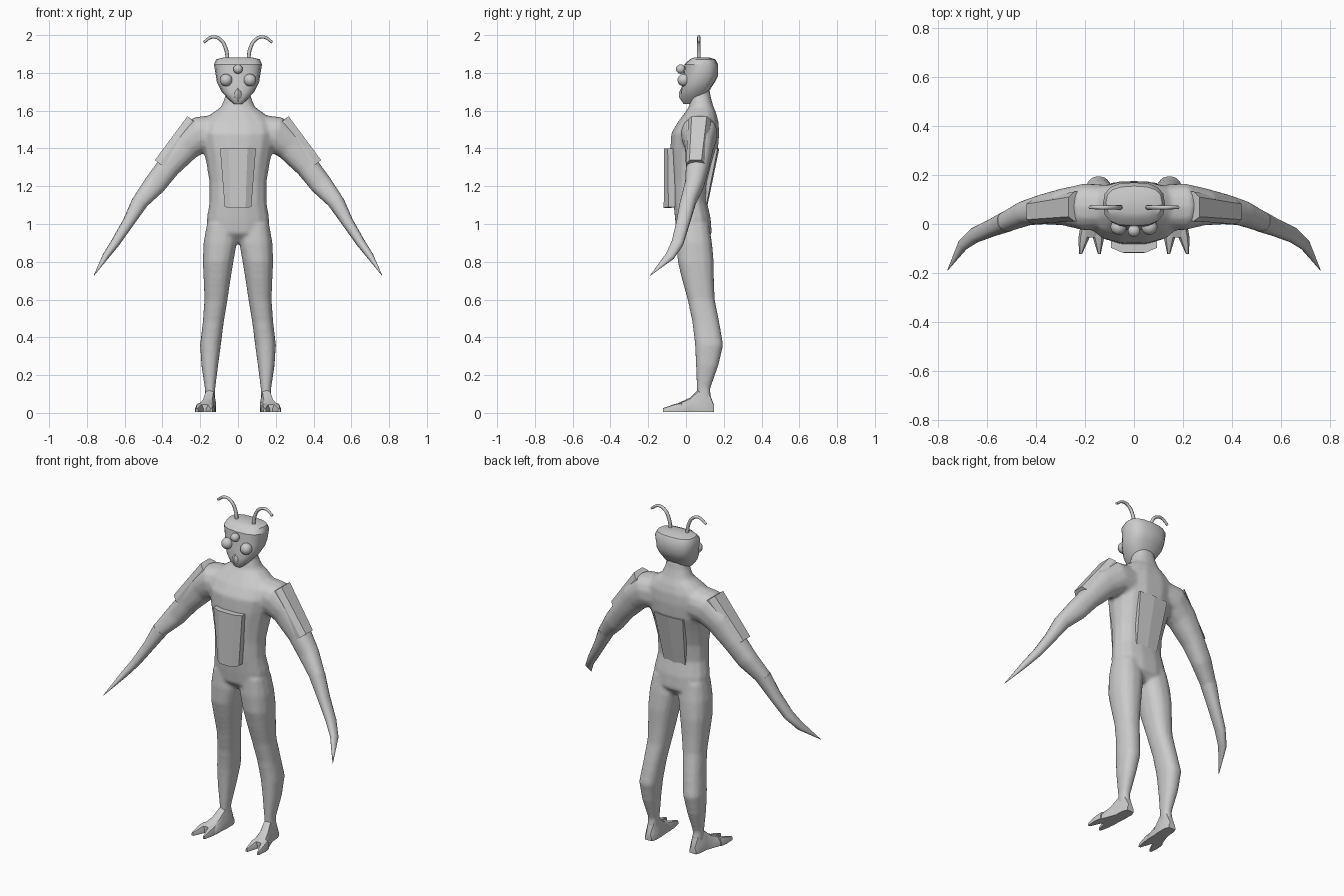
import bpy, bmesh, math
from mathutils import Vector

if "Cube" in bpy.data.objects:
    bpy.data.objects.remove(bpy.data.objects["Cube"])


def make(name, bm, smooth=True, angle=40):
    bmesh.ops.recalc_face_normals(bm, faces=bm.faces)
    me = bpy.data.meshes.new(name)
    bm.to_mesh(me)
    bm.free()
    ob = bpy.data.objects.new(name, me)
    bpy.context.collection.objects.link(ob)
    if smooth:
        activate([ob])
        bpy.ops.object.shade_smooth_by_angle(angle=math.radians(angle))
    return ob


def activate(obs):
    bpy.ops.object.select_all(action='DESELECT')
    for o in obs:
        o.select_set(True)
    bpy.context.view_layer.objects.active = obs[0]


def loft(name, rings, **kw):
    bm = bmesh.new()
    loops = [[bm.verts.new(p) for p in r] for r in rings]
    n = len(loops[0])
    for a, b in zip(loops, loops[1:]):
        for i in range(n):
            bm.faces.new((a[i], a[(i + 1) % n], b[(i + 1) % n], b[i]))
    bm.faces.new(loops[0])
    bm.faces.new(loops[-1])
    return make(name, bm, **kw)


def ring(c, u, v, n=14, power=0.85):
    """Slightly squared oval with half axes u and v."""
    def sq(t):
        return math.copysign(abs(t) ** power, t)
    return [Vector(c) + Vector(u) * sq(math.cos(2 * math.pi * i / n))
            + Vector(v) * sq(math.sin(2 * math.pi * i / n)) for i in range(n)]


def level(z, x0, x1, y0, y1, **kw):
    return ring(((x0 + x1) / 2, (y0 + y1) / 2, z), ((x1 - x0) / 2, 0, 0),
                (0, (y1 - y0) / 2, 0), **kw)


def limb(s, stations):
    """Rings square to a path of (x, y, z, width, depth), mirrored by s."""
    pts = [Vector((p[0] * s, p[1], p[2])) for p in stations]
    out = []
    for i, p in enumerate(stations):
        t = (pts[min(i + 1, len(pts) - 1)] - pts[max(i - 1, 0)]).normalized()
        u = t.cross(Vector((0, 1, 0))).normalized()
        out.append(ring(pts[i], u * p[3], t.cross(u) * p[4]))
    return out


# torso and neck: z, half width, front y, back y
TORSO = [(.90, .05, .0, .10), (.95, .162, -.05, .138), (1.03, .166, -.06, .132),
         (1.12, .151, -.068, .112), (1.22, .152, -.072, .12), (1.32, .168, -.08, .147),
         (1.40, .185, -.085, .172), (1.48, .20, -.08, .178), (1.54, .19, -.045, .174),
         (1.585, .14, -.01, .162), (1.62, .09, .015, .147), (1.67, .07, .024, .132),
         (1.72, .06, .03, .125)]
body_parts = [loft("body", [level(z, -w, w, a, b) for z, w, a, b in TORSO])]

# legs: z, inner x, outer x, front y, back y
LEG = [(1.0, .02, .165, -.045, .122), (.9, .006, .183, -.05, .139), (.8, .024, .187, -.045, .148),
       (.7, .04, .182, -.02, .149), (.6, .055, .178, .008, .153), (.48, .075, .187, .033, .177),
       (.36, .09, .201, .047, .198), (.25, .105, .194, .052, .172), (.13, .12, .176, .057, .129),
       (.05, .122, .178, .06, .135)]

# arms ending in curved blades
ARM = [(.10, .07, 1.48, .10, .09), (.20, .07, 1.475, .097, .097), (.28, .07, 1.41, .082, .077),
       (.37, .06, 1.30, .063, .062), (.44, .045, 1.21, .06, .052), (.52, .01, 1.115, .044, .042),
       (.58, -.015, 1.01, .031, .036), (.65, -.045, .90, .024, .032), (.70, -.085, .83, .018, .025),
       (.763, -.19, .727, .001, .001)]

for s in (-1, 1):
    body_parts.append(loft("leg", [level(z, s * i, s * o, a, b) for z, i, o, a, b in LEG]))
    body_parts.append(loft("arm", limb(s, ARM[:7])))
    side = "left" if s > 0 else "right"
    loft(side + "_blade", limb(s, ARM[5:]))

# blend torso, legs and arms into one skin
activate(body_parts)
bpy.ops.object.join()
body = body_parts[0]
rm = body.modifiers.new("blend", 'REMESH')
rm.mode = 'VOXEL'
rm.voxel_size = 0.01
rm.use_smooth_shade = True
sm = body.modifiers.new("soften", 'SMOOTH')
sm.factor = 0.5
sm.iterations = 6

# head
HEAD = [(1.635, .022, -.012, .06), (1.66, .05, -.028, .09), (1.70, .086, -.028, .12),
        (1.75, .112, -.018, .152), (1.785, .117, -.014, .17), (1.845, .127, -.008, .17),
        (1.872, .115, .02, .155), (1.882, .075, .045, .12)]
loft("head", [level(z, -w, w, a, b, n=16, power=.75) for z, w, a, b in HEAD], angle=35)

# small beak below the eyes
loft("beak", [level(z, -w, w, a, .03, n=8) for z, w, a in
              [(1.645, .008, -.02), (1.67, .026, -.036), (1.70, .022, -.036), (1.72, .006, -.025)]])


def ball(name, c, r):
    bm = bmesh.new()
    bmesh.ops.create_uvsphere(bm, u_segments=16, v_segments=10, radius=r)
    bmesh.ops.translate(bm, verts=bm.verts, vec=c)
    make(name, bm, angle=60)


ball("brow_eye", (0, -.028, 1.82), .025)


def plate(name, top, bottom, thick):
    """Curved armour plate between two rows of points, thickened along an offset."""
    off = Vector(thick)
    rows = [[Vector(p) for p in top], [Vector(p) for p in bottom]]
    rings = [r + [p + off for p in reversed(r)] for r in rows]
    return loft(name, rings, smooth=False)


# chest and back plates
plate("chest_plate", [(-.095, -.097, 1.40), (-.05, -.116, 1.40), (.05, -.116, 1.40), (.095, -.097, 1.40)],
      [(-.07, -.093, 1.09), (-.04, -.118, 1.085), (.04, -.118, 1.085), (.07, -.093, 1.09)], (0, .035, 0))
plate("back_plate", [(-.095, .168, 1.40), (0, .176, 1.40), (.095, .168, 1.40)],
      [(-.07, .108, 1.10), (0, .114, 1.10), (.07, .108, 1.10)], (0, -.03, 0))

for s in (-1, 1):
    side = "left" if s > 0 else "right"
    ball(side + "_eye", (s * .063, -.012, 1.762), .033)

    # shoulder plate along the outside of the upper arm
    plate(side + "_shoulder_plate",
          [(s * .245, .012, 1.552), (s * .268, .03, 1.57), (s * .268, .11, 1.57), (s * .245, .132, 1.552)],
          [(s * .415, .0, 1.318), (s * .44, .018, 1.338), (s * .44, .082, 1.338), (s * .415, .1, 1.318)],
          (-s * .028, 0, -.02))

    # antenna
    cu = bpy.data.curves.new(side + "_antenna", 'CURVE')
    cu.dimensions = '3D'
    cu.bevel_depth = .010
    cu.bevel_resolution = 2
    cu.use_fill_caps = True
    cu.resolution_u = 5
    path = [(.055, 1.87, 1), (.065, 1.93, 1), (.095, 1.978, .9), (.135, 1.99, .85), (.182, 1.962, .7)]
    sp = cu.splines.new('BEZIER')
    sp.bezier_points.add(len(path) - 1)
    for bp, (x, z, r) in zip(sp.bezier_points, path):
        bp.co = (s * x, .068, z)
        bp.radius = r
        bp.handle_left_type = bp.handle_right_type = 'AUTO'
    bpy.context.collection.objects.link(bpy.data.objects.new(side + "_antenna", cu))

    # foot: rings along y (y, centre x, half width, height), flat sole
    def foot(name, stations):
        rings = []
        for y, x, w, h in stations:
            prof = [(-1, 0), (1, 0), (1, .4), (.6, .9), (0, 1), (-.6, .9), (-1, .4)]
            rings.append([Vector((s * (x + w * a), y, .005 + h * b)) for a, b in prof])
        loft(name, rings)

    foot(side + "_foot", [(.147, .148, .022, .04), (.12, .148, .032, .11), (.065, .15, .034, .12),
                          (.02, .16, .04, .075), (-.03, .17, .05, .052), (-.055, .175, .048, .04)])
    foot(side + "_inner_toe", [(-.02, .15, .026, .05), (-.06, .145, .022, .042), (-.122, .142, .006, .02)])
    foot(side + "_outer_toe", [(-.02, .197, .024, .05), (-.06, .206, .022, .042), (-.122, .218, .006, .02)])
